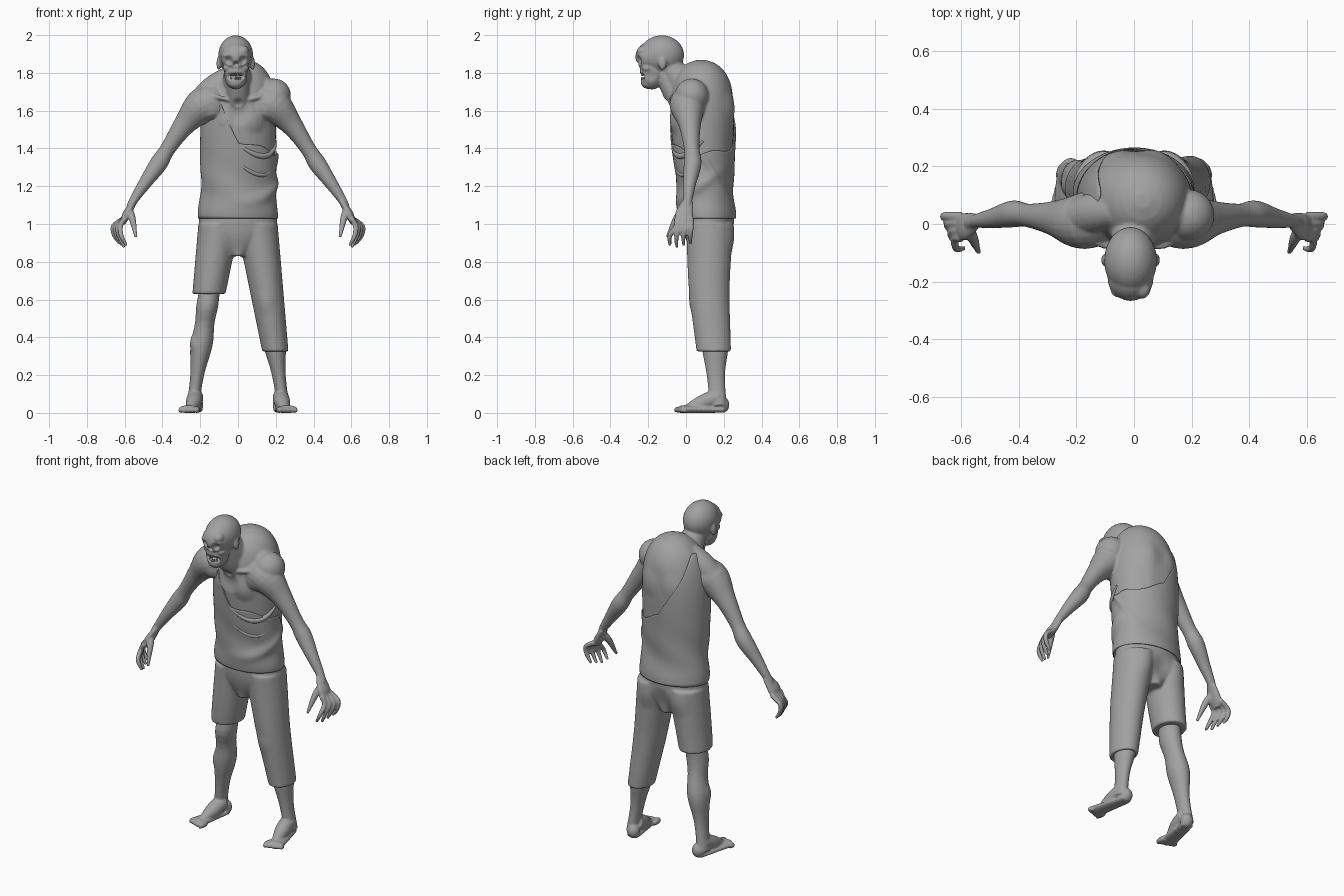
import bpy, bmesh
from math import cos, sin, pi, exp
from mathutils import Vector, Matrix

if "Cube" in bpy.data.objects:
    bpy.data.objects.remove(bpy.data.objects["Cube"])

grey = bpy.data.materials.new("dull grey")
grey.use_nodes = True
grey.diffuse_color = (.36, .36, .36, 1)
grey.node_tree.nodes["Principled BSDF"].inputs["Base Color"].default_value = grey.diffuse_color

ALONG_Y, UPWARD = Vector((0, 1, 0)), Vector((0, 0, 1))
LEFT, RIGHT = 1, -1


def bump(value, centre, width):
    return exp(-((value - centre) / width) ** 2)


def steps(start, end, count):
    return [start + (end - start) * i / count for i in range(count + 1)]


def circle(count):
    return [2 * pi * k / count for k in range(count)]


def spline(rows, count=5):
    """Resample rows of numbers along a smooth curve."""
    padded = [rows[0], *rows, rows[-1]]
    result = []
    for before, start, end, after in zip(padded, padded[1:], padded[2:], padded[3:]):
        for t in steps(0, 1, count)[:-1]:
            row = []
            for p, a, b, q in zip(before, start, end, after):
                slope_a, slope_b = (b - p) / 2, (q - a) / 2
                ease = t * t * (3 - 2 * t)
                row.append(a + (b - a) * ease + slope_a * t * (1 - t) ** 2 - slope_b * t * t * (1 - t))
            result.append(row)
    return result + [list(rows[-1])]


def bridge(bm, rings):
    for low, high in zip(rings, rings[1:]):
        for k in range(len(low)):
            bm.faces.new((low[k - 1], low[k], high[k], high[k - 1]))


def stack(bm, sections, side=LEFT):
    """Closed tube of level ellipses, each (centre x, y, z, half width, half depth)."""
    rings = [[bm.verts.new((side * (x + wide * cos(a)), y + deep * sin(a), z)) for a in circle(40)]
             for x, y, z, wide, deep in sections]
    bridge(bm, rings)
    bm.faces.new(rings[0])
    bm.faces.new(rings[-1])


def limb(bm, path, side=LEFT, deep=1, about=ALONG_Y):
    """Closed tube square to a smooth path of (x, y, z, radius)."""
    path = spline(path)
    points = [Vector(row[:3]) for row in path]
    rings = []
    for i, row in enumerate(path):
        along = (points[min(i + 1, len(path) - 1)] - points[max(i - 1, 0)]).normalized()
        across = about.cross(along).normalized()
        other = along.cross(across) * deep
        ring = [points[i] + row[3] * (across * cos(a) + other * sin(a)) for a in circle(20)]
        rings.append([bm.verts.new((side * p.x, p.y, p.z)) for p in ring])
    bridge(bm, rings)
    bm.faces.new(rings[0])
    bm.faces.new(rings[-1])


def ball(bm, centre, size):
    matrix = Matrix.Translation(centre) @ Matrix.Diagonal((*size, 1))
    bmesh.ops.create_uvsphere(bm, u_segments=24, v_segments=16, radius=1, matrix=matrix)


def finish(bm, name, voxel=0):
    bmesh.ops.recalc_face_normals(bm, faces=bm.faces)
    mesh = bpy.data.meshes.new(name)
    bm.to_mesh(mesh)
    bm.free()
    obj = bpy.data.objects.new(name, mesh)
    bpy.context.collection.objects.link(obj)
    if voxel:
        # Fuse the overlapping volumes into one surface
        fuse = obj.modifiers.new("fuse", "REMESH")
        fuse.mode, fuse.voxel_size = "VOXEL", voxel
        soften = obj.modifiers.new("soften", "SMOOTH")
        soften.iterations = 5
        graph = bpy.context.evaluated_depsgraph_get()
        obj.data = bpy.data.meshes.new_from_object(obj.evaluated_get(graph))
        obj.modifiers.clear()
    obj.data.materials.clear()
    obj.data.materials.append(grey)
    for face in obj.data.polygons:
        face.use_smooth = True
    return obj


def push(obj, centre, radius, offset):
    """Sculpt stroke: move the surface near a point, fading outwards."""
    centre, offset = Vector(centre), Vector(offset)
    for vertex in obj.data.vertices:
        distance = (vertex.co - centre).length / radius
        if distance < 1:
            vertex.co += offset * (1 - distance ** 2) ** 2


def torso_at(z):
    """Section of the hunched torso at a height."""
    t = (z - 1) / .87
    dome = max(0, 1 - t ** 6) ** .5
    return .03 * t ** 3, .12 - .04 * t ** .5, z, (.18 + .035 * t) * dome, (.12 + .09 * t) * dome


def leg_axis(z):
    return .245 - .145 * z, .125 + .05 * (1 - z) ** 2, z


def leg_at(z):
    """Shin with a calf bulging back and a knee set forward."""
    x, y, _ = leg_axis(z)
    calf, knee = bump(z, .37, .12), bump(z, .56, .08)
    wide = .033 + .026 * calf + .018 * knee + .03 * bump(z, .75, .14)
    return x, y + .008 * calf - .015 * knee, z, wide, wide + .012


def trouser_at(z):
    x, y, _ = leg_axis(z)
    return x, y - .008 * bump(z, .65, .2), z, .05 + .06 * z, .075 + .05 * z


def head(x, y, z):
    """Point given relative to the middle of the head."""
    return Vector((x, y, z)) + Vector((-.012, -.15, 1.85))


# Torso, neck, throat and skull
skin = bmesh.new()
stack(skin, [torso_at(z) for z in steps(1, 1.868, 60)])
limb(skin, [(0, .06, 1.62, .1), (0, -.01, 1.73, .085), (-.01, -.1, 1.85, .06)])
limb(skin, [(0, 0, 1.6, .07), (0, -.07, 1.71, .06), (-.01, -.12, 1.82, .05)])
ball(skin, head(0, .022, .045), (.092, .118, .104))
ball(skin, head(0, -.04, .035), (.08, .078, .08))
ball(skin, head(0, -.03, -.05), (.066, .066, .088))
ball(skin, head(0, -.05, -.1), (.045, .04, .035))
ball(skin, head(.04, -.075, .065), (.03, .035, .03))

for side in (LEFT, RIGHT):
    # Ear, brow, cheekbone, sloping neck muscle and collar bone
    ball(skin, head(side * .09, .025, 0), (.012, .022, .035))
    ball(skin, head(side * .035, -.08, .042), (.036, .028, .015))
    ball(skin, head(side * .046, -.055, -.025), (.024, .03, .018))
    limb(skin, [(.06, .05, 1.77, .06), (.13, .04, 1.715, .07), (.2, .02, 1.64, .07)], side)
    limb(skin, [(.02, -.075, 1.65, .01), (.1, -.075, 1.67, .012), (.18, -.03, 1.69, .02)], side)

    # Arm with a bony elbow, then the palm
    limb(skin, [(.08, .04, 1.64, .09), (.18, .01, 1.63, .098), (.28, .02, 1.53, .06),
                (.37, .03, 1.4, .041), (.42, .035, 1.32, .047), (.49, .02, 1.22, .035),
                (.55, .01, 1.13, .024), (.57, 0, 1.09, .022)], side)
    limb(skin, [(.55, .01, 1.12, .014), (.59, -.01, 1.05, .022), (.61, -.01, 1, .012)], side, deep=2.2)

    # Curled fingers fanning out, then the thumb
    for finger in range(4):
        root, tip = -.05 + finger * .026, -.085 + finger * .036
        reach, end = .61 + .012 * finger, .875 + .01 * abs(finger - 1)
        limb(skin, [(.6, root, 1.03, .015), (reach + .012, root, .99, .014), (reach + .008, tip, .94, .013),
                    (reach - .02, tip, end, .008)], side)
    limb(skin, [(.58, -.01, 1.08, .02), (.56, -.05, 1.03, .019), (.54, -.1, .93, .008)], side)

    # Heel, flat sole, instep and toes
    ball(skin, (side * .22, .193, .043), (.037, .037, .043))
    limb(skin, [(.22 + .045 * t, .2 - .23 * t, .016 + .004 * t, .036 + .015 * t) for t in steps(0, 1, 4)],
         side, .42, UPWARD)
    limb(skin, [(.225, .17, .085, .043), (.235, .09, .055, .042), (.25, 0, .02, .02)], side, about=UPWARD)
    for toe in range(5):
        x, size, back = .218 + toe * .021, .017 - toe * .001, toe * .008
        limb(skin, [(x, 0, size, size), (x, back - .035, size, size),
                    (x + .006, back - .06, size, size * .7)], side, about=UPWARD)

# Heavier left shoulder, long hidden left shin, bare right leg with a swelling
ball(skin, (.19, .03, 1.68), (.09, .09, .09))
stack(skin, [leg_at(z) for z in steps(.04, .5, 16)])
stack(skin, [leg_at(z) for z in steps(.04, .8, 24)], RIGHT)
ball(skin, (-.22, .14, .36), (.034, .05, .07))
body = finish(skin, "body", voxel=.006)

# Face: open nose and mouth, hollow sockets and cheeks
push(body, head(0, -.11, -.005), .022, (0, .03, 0))
for k in range(-2, 3):
    push(body, head(k * .014, -.09 + abs(k) * .006, -.068), .024, (0, .022, 0))
for side in (LEFT, RIGHT):
    push(body, head(side * .04, -.11, .015), .032, (0, .025, 0))
    push(body, head(side * .066, -.04, -.065), .04, (side * -.008, 0, 0))
    # Chest muscle and shoulder blade
    push(body, (side * .1, -.09, 1.55), .09, (0, -.015, -.01))
    push(body, (side * .1, .25, 1.62), .1, (0, .01, 0))
# Breastbone, throat hollow and spine groove
push(body, (0, -.08, 1.58), .07, (0, .012, 0))
push(body, (0, -.1, 1.64), .035, (0, .015, 0))
for z in steps(1.3, 1.7, 12):
    push(body, (.02, .26, z), .08, (0, -.002, 0))

# Gappy teeth
teeth = bmesh.new()
for k in range(-2, 3):
    for row in (1, -1):
        if k != row:
            ball(teeth, head(k * .012, -.083 + k * k * .003, -.069 + row * .013), (.005, .006, .011))
finish(teeth, "teeth")

# Trousers: hips narrowing to the crotch, long left leg, short right leg
cloth = bmesh.new()
stack(cloth, [(0, .12, z, .207 - .16 * bump(z, .82, .08), .135 - .04 * bump(z, .82, .1))
              for z in steps(.83, 1.045, 12)])
stack(cloth, [trouser_at(z) for z in steps(.325, 1, 20)])
stack(cloth, [trouser_at(z) for z in steps(.63, 1, 12)], RIGHT)
trousers = finish(cloth, "trousers", voxel=.008)
push(trousers, (0, .26, .92), .09, (0, -.01, 0))
push(trousers, (.13, .02, .58), .08, (0, -.006, 0))
for side in (LEFT, RIGHT):
    push(trousers, (side * .1, .24, .93), .1, (0, .01, 0))

# Torn shirt: a strap over the right shoulder, sagging folds on the left
shirt_mesh = bmesh.new()
rings = []
for level in steps(0, 1, 48):
    ring = []
    for a in circle(96):
        x = .19 * cos(a)
        edge = 1.44 - .35 * x + 1.5 * max(0, -x) + .012 * sin(5 * a)
        cx, cy, z, wide, deep = torso_at(1.03 + (edge - 1.03) * level)
        sag = bump(z, 1.35 - .25 * sin(a), .025) + bump(z, 1.22 + .1 * sin(a), .035)
        out = .008 + .022 * bump(z, 1.04, .1) + .015 * sag * max(0, cos(a + .5)) ** 2
        out += .004 * sin(3 * a + 22 * z) * bump(z, 1.2, .12)
        ring.append(shirt_mesh.verts.new((cx + (wide + out) * cos(a), cy + (deep + out) * sin(a), z)))
    rings.append(ring)
bridge(shirt_mesh, rings)
shirt = finish(shirt_mesh, "shirt")
thickness = shirt.modifiers.new("thickness", "SOLIDIFY")
thickness.thickness = .006

# Loose rolls of cloth hanging under the tear
rolls = bmesh.new()
for height, bulk in ((1.44, .012), (1.34, .008)):
    path = []
    for t in steps(0, 1, 6):
        a = 1.7 * (t - 1)
        cx, cy, z, wide, deep = torso_at(height - .08 * sin(pi * t))
        path.append((cx + wide * cos(a), cy + deep * sin(a), z, .005 + bulk * sin(pi * t)))
    limb(rolls, path, about=UPWARD)
finish(rolls, "shirt_rolls")
